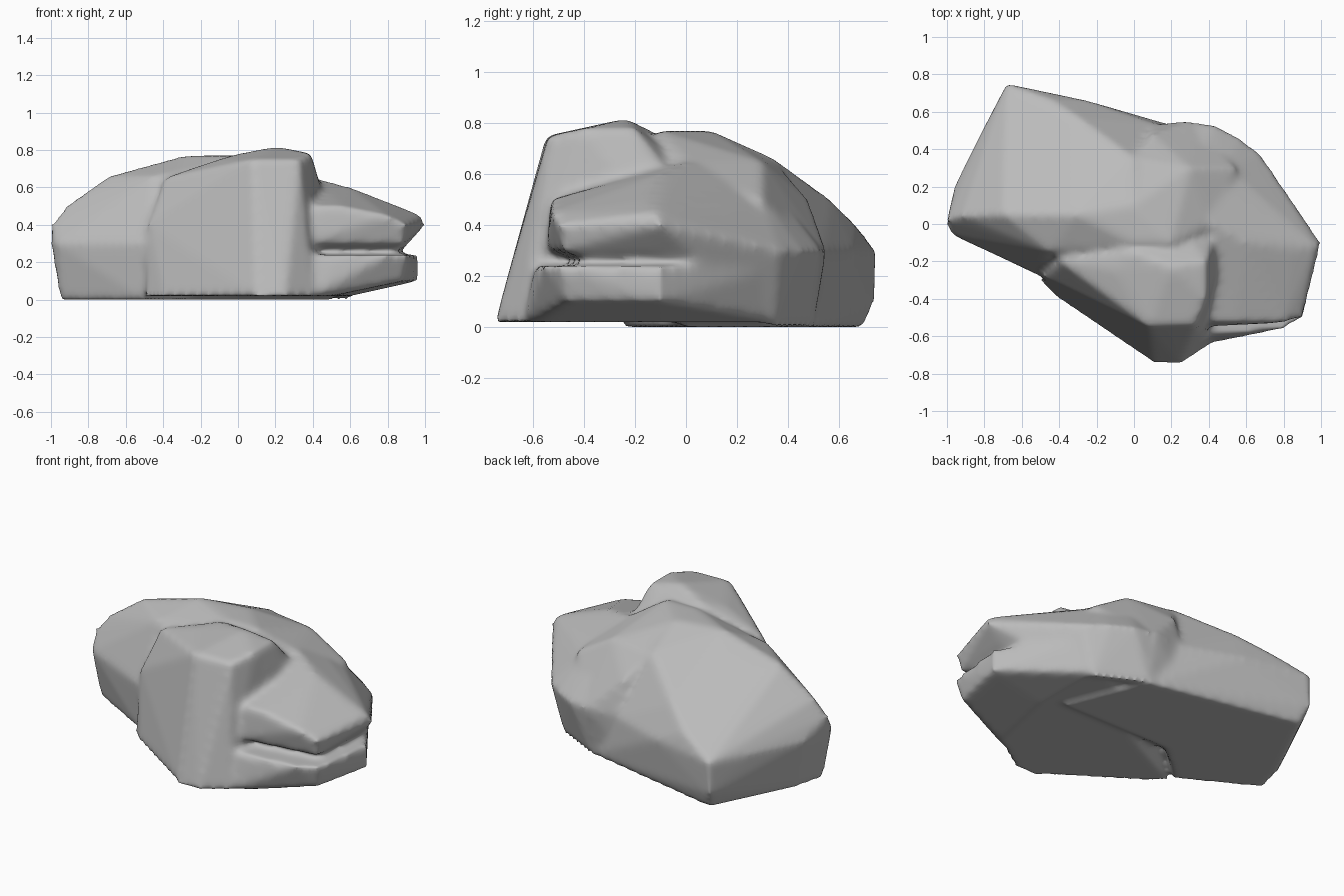
import bpy
import bmesh

if "Cube" in bpy.data.objects:
    bpy.data.objects.remove(bpy.data.objects["Cube"])

stone = bpy.data.materials.new("stone_grey")
stone.use_nodes = True
grey = (0.5, 0.5, 0.5, 1)
stone.diffuse_color = grey
stone.node_tree.nodes["Principled BSDF"].inputs["Base Color"].default_value = grey


def lump(name, levels):
    """Convex boulder mass wrapped around plan corners given for each height."""
    bm = bmesh.new()
    for z, corners in levels.items():
        for x, y in corners:
            bm.verts.new((x, y, z))
    out = bmesh.ops.convex_hull(bm, input=bm.verts[:])
    spare = {g for g in out["geom_interior"] + out["geom_unused"]
             if isinstance(g, bmesh.types.BMVert)}
    bmesh.ops.delete(bm, geom=list(spare), context='VERTS')
    bmesh.ops.recalc_face_normals(bm, faces=bm.faces[:])
    mesh = bpy.data.meshes.new(name)
    bm.to_mesh(mesh)
    bm.free()
    mesh.materials.append(stone)
    obj = bpy.data.objects.new(name, mesh)
    bpy.context.collection.objects.link(obj)
    obj.select_set(True)
    return obj


bpy.ops.object.select_all(action='DESELECT')

# Broad main mass, sloping down to the back
main = lump("boulder", {
    0: [(-.95, 0), (-.5, -.25), (-.9, .2), (-.65, .7), (.3, .5)],
    .1: [(-.68, .74)],
    .3: [(-1, 0), (-.96, .2), (-.8, .52), (-.68, .75), (-.25, .66), (.1, .54),
         (-.97, -.06), (-.5, -.28)],
    .4: [(-1, .02), (-.45, .67)],
    .5: [(-.92, .04), (-.3, .57), (-.6, .4)],
    .66: [(-.7, .05), (-.45, -.15), (0, .35)],
    .77: [(-.3, .05), (0, -.05), (0, .1)],
})

# Middle core filling the saddle between the masses
lump("core", {
    0: [(-.4, 0), (.5, 0), (.3, .5), (0, .5)],
    .3: [(.1, .53), (.3, .55), (.3, -.5)],
    .5: [(.1, .48), (.55, .3), (.4, -.4)],
    .65: [(.4, 0), (.3, .3), (0, .35), (-.45, -.15)],
    .77: [(-.3, .05), (0, -.1), (.2, -.1), (0, .1)],
})

# Tall block leaning out at the front
lump("front_block", {
    .02: [(.1, -.74), (.25, -.75), (.4, -.65), (-.4, -.4), (-.5, -.3), (.3, .1)],
    .4: [(-.48, -.28), (.38, -.53), (.5, -.1), (0, .3)],
    .65: [(-.4, -.2), (.42, -.1)],
    .75: [(.08, -.55), (.33, -.54), (-.1, -.25)],
    .78: [(.39, -.4), (.39, -.2), (0, -.15)],
    .82: [(.2, -.23)],
})

# Upper bulge on the left side
lump("side_shoulder", {
    0: [(.3, .5), (.6, .35)],
    .3: [(.68, .37), (.56, .46), (.43, .53), (.25, .55), (.91, -.1),
         (.88, -.48), (.36, -.55), (0, 0)],
    .4: [(1, -.1), (.93, -.3), (.9, -.5)],
    .45: [(.98, -.12), (.8, -.53)],
    .5: [(.85, -.15), (.55, -.53), (.42, -.53), (.5, .3)],
    .6: [(.6, -.1), (.3, .3)],
    .65: [(.42, 0)],
})

# Lower ledge under the bulge
lump("side_ledge", {
    .02: [(.5, -.57), (.4, -.64), (.6, .35), (.3, .3), (.2, -.4), (.6, -.1)],
    .1: [(.96, -.1), (.88, -.47)],
    .24: [(.96, -.1), (.91, -.5), (.8, -.56), (.55, -.59), (.3, -.6), (.66, .36)],
})

# Fuse the masses and soften the creases
bpy.context.view_layer.objects.active = main
bpy.ops.object.join()
fuse = main.modifiers.new("fuse", 'REMESH')
fuse.mode = 'VOXEL'
fuse.voxel_size = 0.02
fuse.use_smooth_shade = True
soften = main.modifiers.new("soften", 'SMOOTH')
soften.factor = 0.5
soften.iterations = 8
